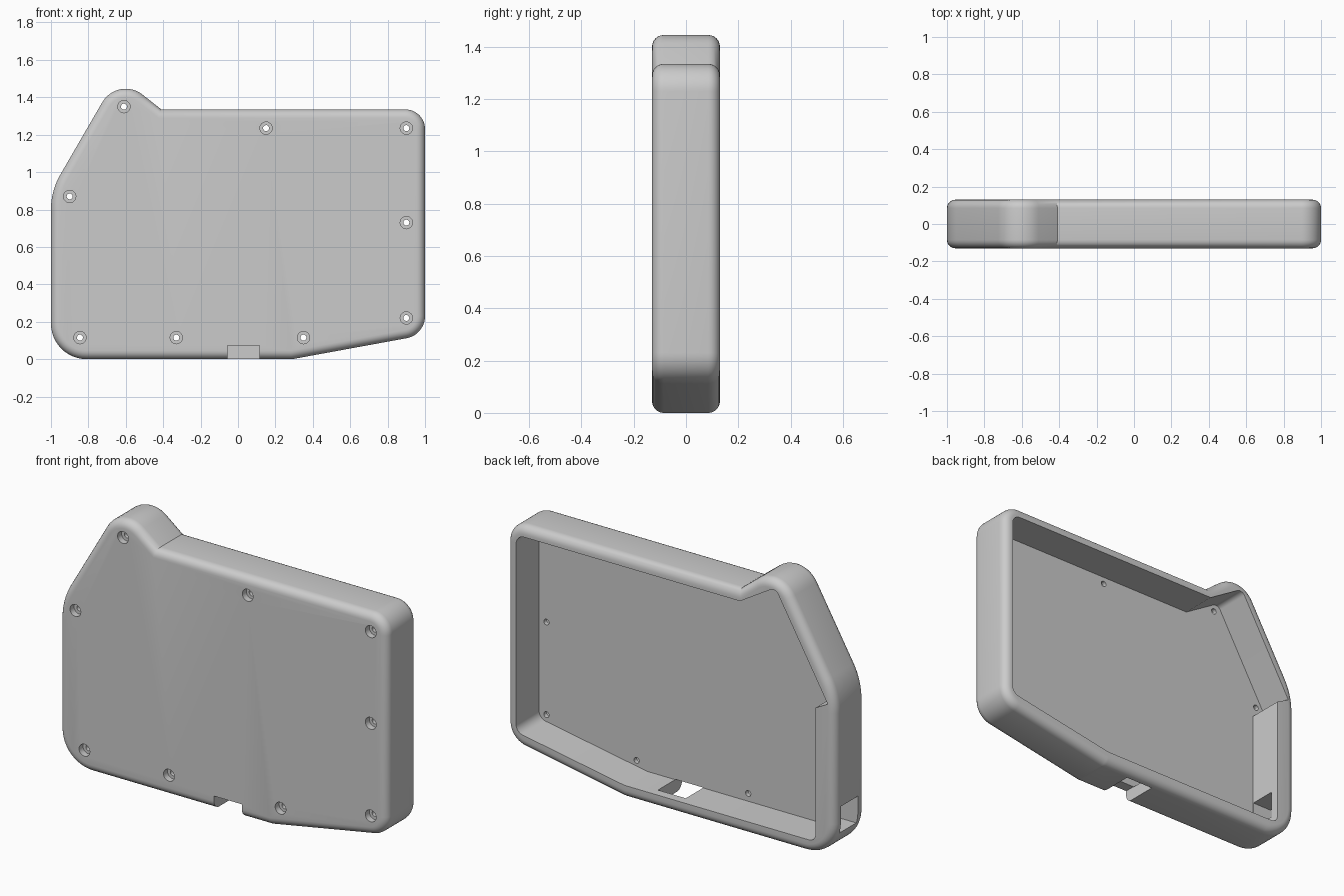
import bpy, bmesh, math
from mathutils import Vector

cube = bpy.data.objects.get("Cube")
if cube:
    bpy.data.objects.remove(cube, do_unlink=True)

DEPTH, FLOOR, EDGE = 0.13, -0.07, 0.045

grey = bpy.data.materials.new("plain grey")
grey.use_nodes = True
grey.diffuse_color = (0.6, 0.6, 0.6, 1)
grey.node_tree.nodes["Principled BSDF"].inputs["Base Color"].default_value = (0.6, 0.6, 0.6, 1)


def rounded(corners, steps=12):
    """Turn (x, z, radius) corners into an outline with arcs."""
    out = []
    for i, (x, z, r) in enumerate(corners):
        p = Vector((x, z))
        a = (Vector(corners[i - 1][:2]) - p).normalized()
        b = (Vector(corners[(i + 1) % len(corners)][:2]) - p).normalized()
        if r == 0:
            out.append(p)
            continue
        half = a.angle(b) / 2
        centre = p + (a + b).normalized() * (r / math.sin(half))
        start = p + a * (r / math.tan(half)) - centre
        end = p + b * (r / math.tan(half)) - centre
        sweep = math.pi - 2 * half
        for k in range(steps + 1):
            t = k / steps
            out.append(centre + (start * math.sin((1 - t) * sweep)
                                 + end * math.sin(t * sweep)) / math.sin(sweep))
    return out


def prism(name, outline, y0, y1, bevel=0):
    """Extrude an x-z outline along y, optionally rounding both rims."""
    bm = bmesh.new()
    face = bm.faces.new([bm.verts.new((p[0], y0, p[1])) for p in outline])
    new = bmesh.ops.extrude_face_region(bm, geom=[face])["geom"]
    bmesh.ops.translate(bm, vec=(0, y1 - y0, 0),
                        verts=[g for g in new if isinstance(g, bmesh.types.BMVert)])
    bmesh.ops.recalc_face_normals(bm, faces=bm.faces[:])
    if bevel:
        rims = [e for e in bm.edges if abs(e.verts[0].co.y - e.verts[1].co.y) < 1e-5]
        bmesh.ops.bevel(bm, geom=rims, offset=bevel, offset_type='OFFSET', segments=6,
                        profile=0.5, affect='EDGES', clamp_overlap=False)
    mesh = bpy.data.meshes.new(name)
    bm.to_mesh(mesh)
    bm.free()
    obj = bpy.data.objects.new(name, mesh)
    bpy.context.collection.objects.link(obj)
    mesh.materials.append(grey)
    return obj


def box(x0, x1, z0, z1):
    return [(x0, z0), (x1, z0), (x1, z1), (x0, z1)]


def disc(x, z, r, n=24):
    return [(x + r * math.cos(k * math.tau / n), z + r * math.sin(k * math.tau / n))
            for k in range(n)]


def cut(target, name, outline, y0, y1):
    """Subtract a prism from the target and drop the cutter."""
    cutter = prism(name, outline, y0, y1)
    cutter.hide_render = True
    mod = target.modifiers.new(name, 'BOOLEAN')
    mod.operation, mod.solver, mod.object = 'DIFFERENCE', 'EXACT', cutter
    bpy.context.view_layer.objects.active = target
    bpy.ops.object.modifier_apply(modifier=mod.name)
    bpy.data.objects.remove(cutter, do_unlink=True)


# Outer shell with a raised lobe at the top
shell = prism("case_shell", rounded([
    (-1, 0, 0.19), (0.29, 0, 0.1), (1, 0.13, 0.12), (1, 1.335, 0.105),
    (-0.41, 1.335, 0), (-0.642, 1.518, 0.145), (-1, 0.9, 0.37)]), -DEPTH, DEPTH, EDGE)

# Cavity open to the back, with a thicker wall beside the side port
cut(shell, "cavity", rounded([
    (-0.88, 0.072, 0.04), (0.285, 0.072, 0), (0.945, 0.19, 0.05), (0.945, 1.275, 0.05),
    (-0.42, 1.275, 0), (-0.635, 1.405, 0.035), (-0.955, 0.85, 0), (-0.88, 0.81, 0)]),
    FLOOR, 0.3)

# Side port and bottom notch
cut(shell, "side_port", box(-1.1, -0.8, 0.13, 0.28), FLOOR + 0.002, 0.08)
cut(shell, "bottom_notch", box(-0.055, 0.115, -0.1, 0.074), -0.3, 0.08)

# Counterbored screw holes
for x, z in [(-0.61, 1.35), (0.15, 1.235), (0.9, 1.235), (0.9, 0.73), (0.9, 0.22),
             (0.35, 0.115), (-0.33, 0.115), (-0.845, 0.115), (-0.9, 0.87)]:
    cut(shell, "screw_head", disc(x, z, 0.033), -0.3, -0.095)
    cut(shell, "screw_hole", disc(x, z, 0.016), -0.3, -0.03)

# Smooth the rounded rims, keep the cut edges crisp
bpy.ops.object.select_all(action='DESELECT')
shell.select_set(True)
bpy.context.view_layer.objects.active = shell
bpy.ops.object.shade_smooth_by_angle(angle=math.radians(30))
